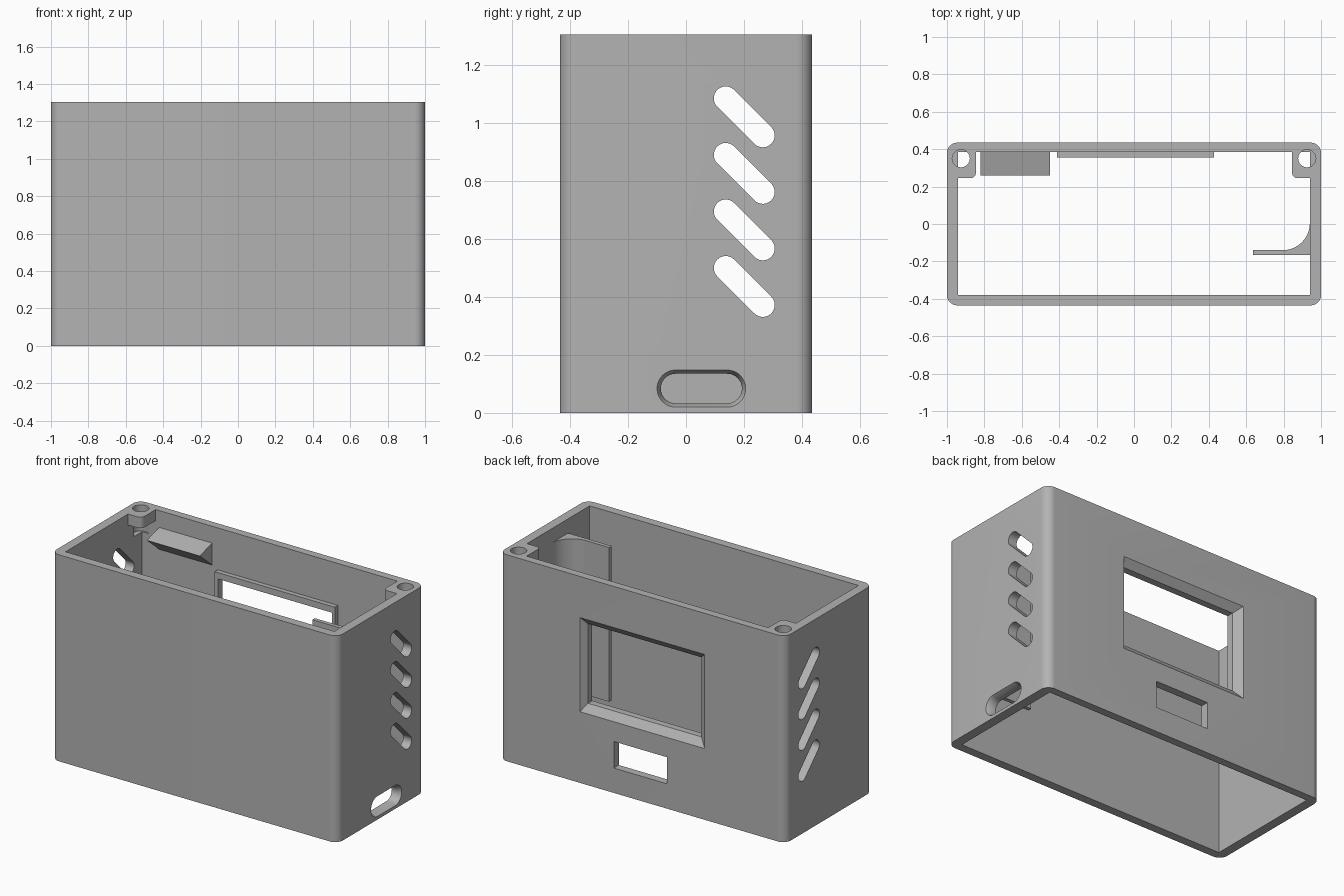
import bpy, bmesh, math
from mathutils import Vector

if "Cube" in bpy.data.objects:
    bpy.data.objects.remove(bpy.data.objects["Cube"])

H = 1.305          # body height
grey = bpy.data.materials.new("plain_grey")
grey.diffuse_color = (0.45, 0.45, 0.45, 1)
grey.use_nodes = True
grey.node_tree.nodes["Principled BSDF"].inputs["Base Color"].default_value = grey.diffuse_color


def loft(name, rings):
    """Closed solid through a list of equal-length point rings."""
    bm = bmesh.new()
    rows = [[bm.verts.new(p) for p in r] for r in rings]
    n = len(rows[0])
    for a, b in zip(rows, rows[1:]):
        for i in range(n):
            j = (i + 1) % n
            bm.faces.new((a[i], a[j], b[j], b[i]))
    bm.faces.new(rows[0])
    bm.faces.new(rows[-1])
    bmesh.ops.recalc_face_normals(bm, faces=bm.faces)
    me = bpy.data.meshes.new(name)
    bm.to_mesh(me)
    bm.free()
    me.materials.append(grey)
    ob = bpy.data.objects.new(name, me)
    bpy.context.collection.objects.link(ob)
    return ob


def arc(cx, cy, r, a0, a1, n):
    return [(cx + r * math.cos(math.radians(a0 + (a1 - a0) * i / n)),
             cy + r * math.sin(math.radians(a0 + (a1 - a0) * i / n))) for i in range(n + 1)]


def prism_z(name, pts, z0, z1):
    return loft(name, [[(x, y, z) for x, y in pts] for z in (z0, z1)])


def rect(x0, x1, y0, y1):
    return [(x0, y0), (x1, y0), (x1, y1), (x0, y1)]


def pill(p, q, r):
    """Capsule outline from p to q."""
    d = Vector(q) - Vector(p)
    a = math.degrees(math.atan2(d.y, d.x))
    return arc(*q, r, a - 90, a + 90, 16) + arc(*p, r, a + 90, a + 270, 16)


def combine(target, tool, op):
    m = target.modifiers.new(op, 'BOOLEAN')
    m.operation, m.object, m.solver = op, tool, 'EXACT'
    bpy.context.view_layer.objects.active = target
    bpy.ops.object.modifier_apply(modifier=m.name)
    bpy.data.objects.remove(tool)


# Rounded outer box, open at top and bottom
R, X, Y = 0.055, 1.0, 0.435
outline = (arc(X - R, Y - R, R, 0, 90, 10) + arc(-X + R, Y - R, R, 90, 180, 10)
           + arc(-X + R, -Y + R, R, 180, 270, 10) + arc(X - R, -Y + R, R, 270, 360, 10))
body = prism_z("enclosure_body", outline, 0, H)
combine(body, prism_z("cavity", rect(-0.94, 0.94, -0.38, 0.385), -0.1, H + 0.1), 'DIFFERENCE')

# Screw posts in the back corners, tapering into the walls, with holes
for s in (-1, 1):
    c = (0.965, 0.41)
    prof = [c, (0.845, 0.41)] + arc(0.875, 0.275, 0.03, 180, 270, 6) + [(0.965, 0.245)]
    small = [(c[0] + (x - c[0]) * 0.15, c[1] + (y - c[1]) * 0.13) for x, y in prof]
    post = loft("screw_post", [[(s * x, y, z) for x, y in p]
                               for p, z in ((small, 1.16), (prof, 1.235), (prof, H))])
    combine(body, post, 'UNION')
    hole = prism_z("screw_hole", arc(s * 0.925, 0.35, 0.047, 0, 348.75, 31), 1.14, H + 0.1)
    combine(body, hole, 'DIFFERENCE')

# Raised rim inside the display window
combine(body, prism_z("window_rim", rect(-0.412, 0.428, 0.355, 0.41), 0.46, 1.04), 'UNION')


# Bevelled display window
def frame(x0, x1, z0, z1, y):
    return [(x, y, z) for x, z in rect(x0, x1, z0, z1)]


outer, inner = (-0.435, 0.437, 0.45, 1.045), (-0.387, 0.407, 0.497, 1.0)
combine(body, loft("window_cut", [frame(*outer, 0.5), frame(*outer, 0.435),
                                  frame(*inner, 0.398), frame(*inner, 0.3)]), 'DIFFERENCE')

# Small rectangular opening below the window
combine(body, prism_z("lower_opening", rect(-0.172, 0.2, 0.3, 0.5), 0.157, 0.325), 'DIFFERENCE')

# Slanted vent slots through both side walls
for i in range(4):
    dz = -0.195 * i
    pts = pill((0.137, 1.085 + dz), (0.265, 0.957 + dz), 0.041)
    combine(body, loft("vent_slot", [[(x, y, z) for y, z in pts] for x in (-1.1, 1.1)]), 'DIFFERENCE')

# Cable port with chamfered edge in the right wall
rings = [[(x, y, z) for y, z in pill((-0.036, 0.084), (0.142, 0.084), r)]
         for x, r in ((1.1, 0.064), (1.0, 0.064), (0.975, 0.051), (0.9, 0.051))]
combine(body, loft("port_cut", rings), 'DIFFERENCE')

# Wedge-shaped clip on the inside of the back wall
clip = [(0.39, 1.2), (0.26, 1.165), (0.385, 1.06), (0.39, 1.06)]
loft("retaining_clip", [[(x, y, z) for y, z in clip] for x in (-0.82, -0.45)])

# Inner guide plate with a curved root on the right wall
plate = ([(0.945, -0.165), (0.635, -0.165), (0.635, -0.14)]
         + arc(0.795, 0.005, 0.145, 270, 360, 16) + [(0.945, 0.005)])
prism_z("guide_plate", plate, 0.24, 1.215)

# Smooth the curves, keep the edges sharp
for ob in bpy.context.collection.objects:
    ob.select_set(True)
bpy.context.view_layer.objects.active = body
bpy.ops.object.shade_smooth_by_angle(angle=math.radians(30))
